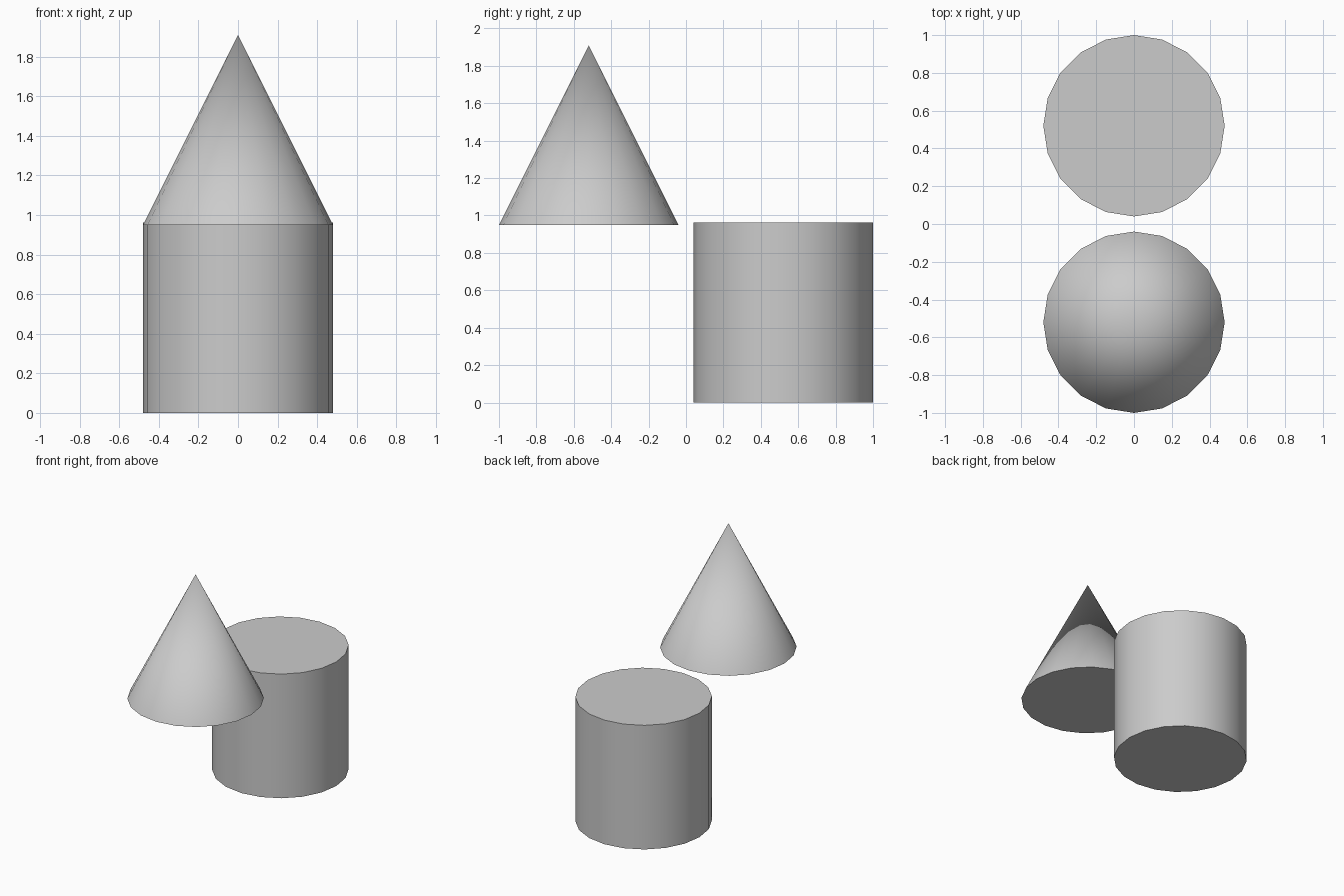
import bpy
import math

default = bpy.data.objects.get("Cube")
if default:
    bpy.data.objects.remove(default, do_unlink=True)

RADIUS = 0.48
SIDES = 20

# Single plain grey
grey = bpy.data.materials.new("light_grey")
grey.use_nodes = True
colour = (0.6, 0.6, 0.6, 1)
grey.diffuse_color = colour
grey.node_tree.nodes["Principled BSDF"].inputs["Base Color"].default_value = colour


def round_solid(name, top_radius, y, bottom, top):
    """Capped upright solid tapering from RADIUS to top_radius."""
    bpy.ops.mesh.primitive_cone_add(
        vertices=SIDES, radius1=RADIUS, radius2=top_radius,
        depth=top - bottom, location=(0, y, (bottom + top) / 2))
    obj = bpy.context.object
    obj.name = name
    obj.data.materials.append(grey)
    bpy.ops.object.shade_smooth_by_angle(angle=math.radians(40))
    return obj


# Cylinder standing at the back, cone floating at the front
round_solid("cylinder", RADIUS, 0.52, 0, 0.963)
round_solid("cone", 0, -0.52, 0.95, 1.91)
